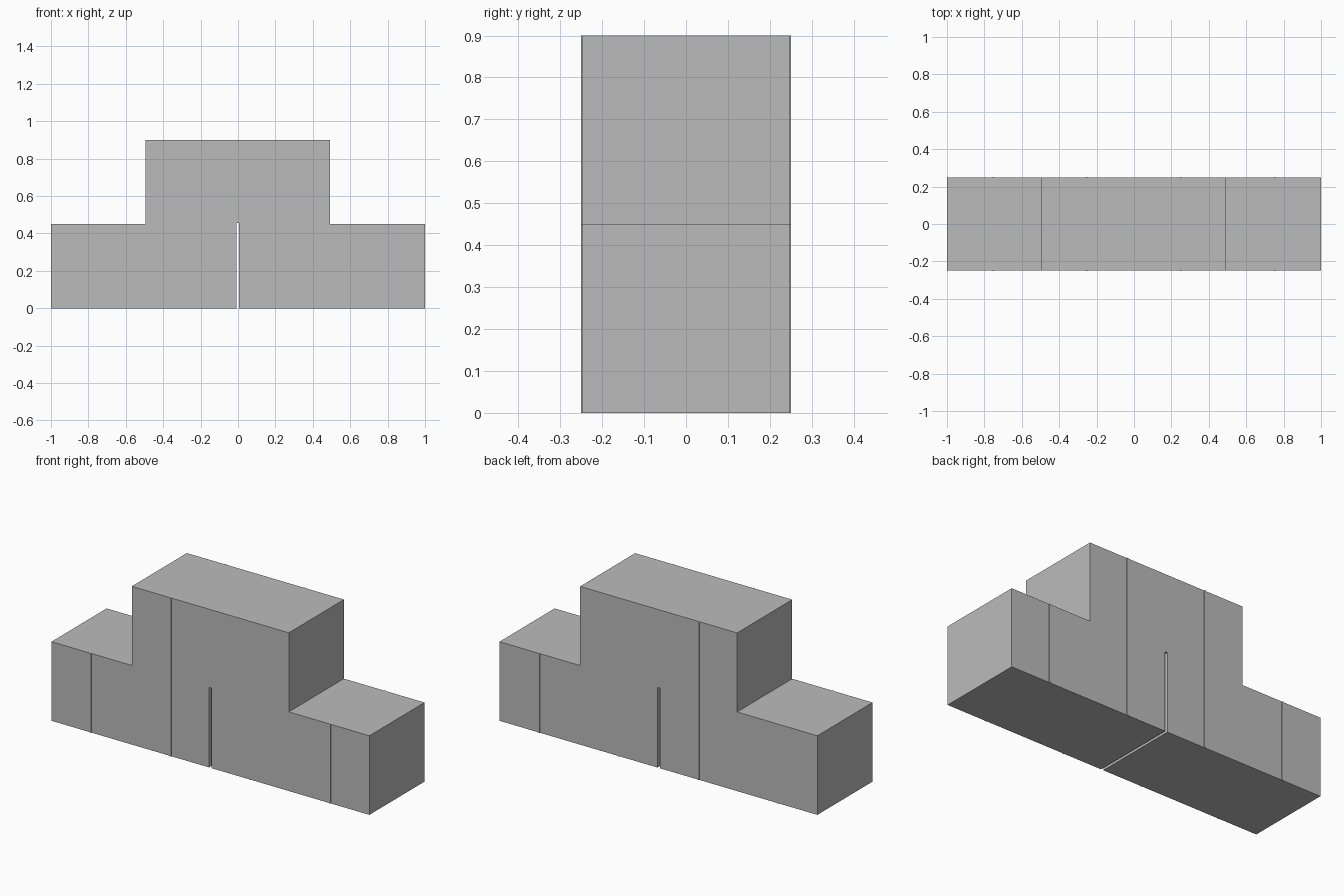
import bpy
import bmesh

cube = bpy.data.objects.get("Cube")
if cube:
    bpy.data.objects.remove(cube, do_unlink=True)

# Single flat grey
GREY = (0.5, 0.5, 0.5, 1.0)
grey = bpy.data.materials.new("plain grey")
grey.diffuse_color = GREY
grey.use_nodes = True
grey.node_tree.nodes["Principled BSDF"].inputs["Base Color"].default_value = GREY

HALF_DEPTH = 0.2475
RIB_DEPTH = 0.0035
STEP, TOP = 0.45, 0.9


def extruded(name, profile, y0, y1):
    """Extrude an x-z outline from y0 to y1."""
    bm = bmesh.new()
    face = bm.faces.new([bm.verts.new((x, y0, z)) for x, z in profile])
    result = bmesh.ops.extrude_face_region(bm, geom=[face])
    moved = [g for g in result["geom"] if isinstance(g, bmesh.types.BMVert)]
    bmesh.ops.translate(bm, verts=moved, vec=(0, y1 - y0, 0))
    bmesh.ops.recalc_face_normals(bm, faces=bm.faces)
    mesh = bpy.data.meshes.new(name)
    bm.to_mesh(mesh)
    bm.free()
    mesh.materials.append(grey)
    obj = bpy.data.objects.new(name, mesh)
    bpy.context.collection.objects.link(obj)
    return obj


# Stepped block with a narrow slot cut up from the floor
left, right = -0.495, 0.493
slot_a, slot_b, slot_top = -0.009, 0.006, 0.455
extruded("stepped_block", [
    (-1, 0), (slot_a, 0), (slot_a, slot_top), (slot_b, slot_top), (slot_b, 0),
    (1, 0), (1, STEP), (right, STEP), (right, TOP),
    (left, TOP), (left, STEP), (-1, STEP),
], -HALF_DEPTH, HALF_DEPTH)

# Thin upright ribs on the front and back
for number, x in enumerate((-0.754, -0.252, 0.25, 0.752), 1):
    height = TOP if left < x < right else STEP
    w = 0.006
    outline = [(x - w, 0), (x + w, 0), (x + w, height), (x - w, height)]
    for side, sign in (("front", -1), ("back", 1)):
        extruded(f"{side}_rib_{number}", outline,
                 sign * HALF_DEPTH, sign * (HALF_DEPTH + RIB_DEPTH))
